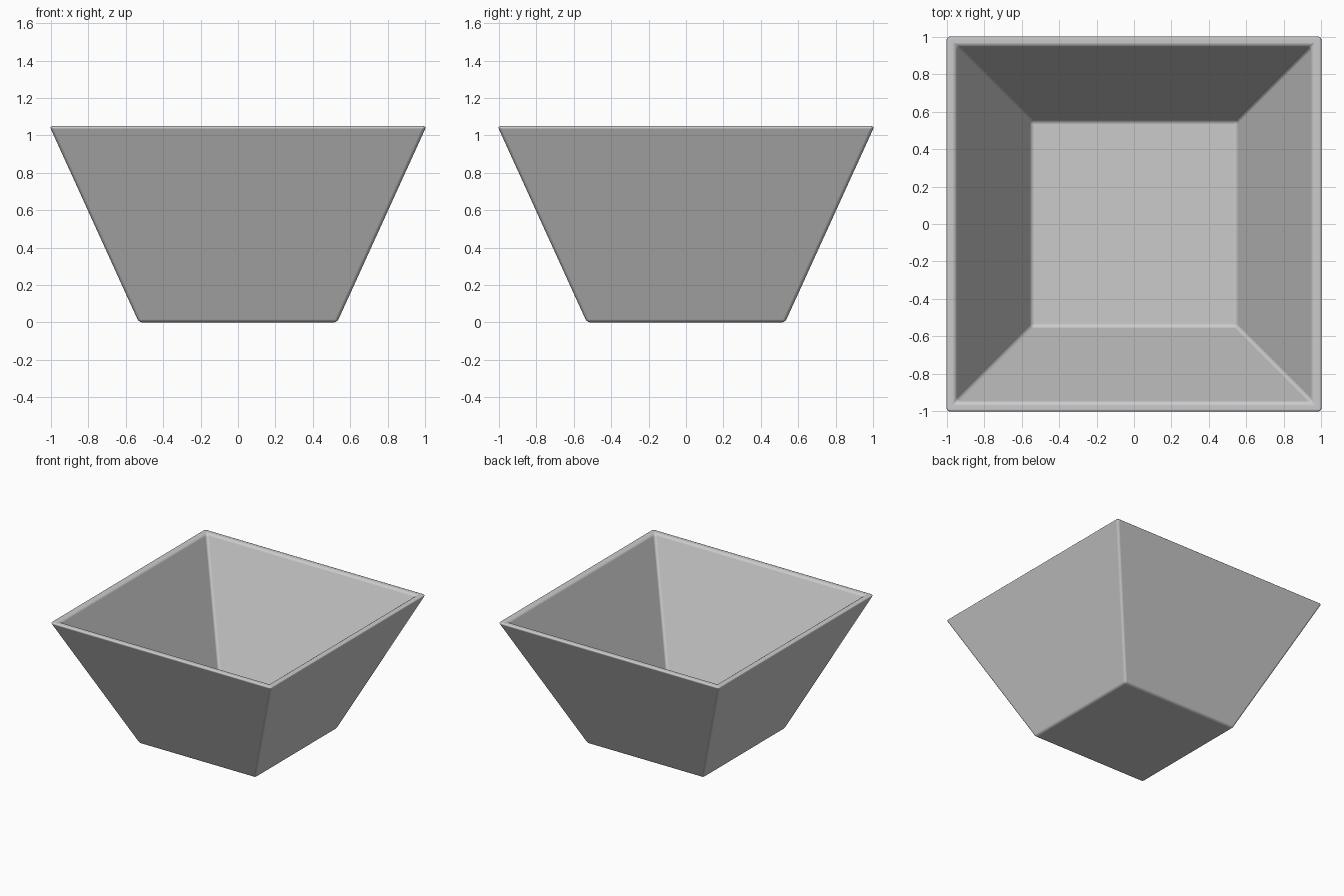
import bpy, bmesh

if "Cube" in bpy.data.objects:
    bpy.data.objects.remove(bpy.data.objects["Cube"])

# Square loops from outer base, over the rim, down to the inner floor: (half width, z)
PROFILE = [(0.53, 0.0), (1.008, 1.05), (0.953, 1.05), (0.55, 0.10)]

bm = bmesh.new()
loops = [[bm.verts.new((sx * h, sy * h, z))
          for sx, sy in ((-1, -1), (1, -1), (1, 1), (-1, 1))]
         for h, z in PROFILE]

# Walls and rim
for low, high in zip(loops, loops[1:]):
    for i in range(4):
        j = (i + 1) % 4
        bm.faces.new((low[i], low[j], high[j], high[i]))

# Underside and inner floor
bm.faces.new(loops[0][::-1])
bm.faces.new(loops[-1])
bmesh.ops.recalc_face_normals(bm, faces=bm.faces)

mesh = bpy.data.meshes.new("square_bowl")
bm.to_mesh(mesh)
bm.free()
bowl = bpy.data.objects.new("square_bowl", mesh)
bpy.context.collection.objects.link(bowl)

# Small rounded edges
bevel = bowl.modifiers.new("soft_edges", 'BEVEL')
bevel.width = 0.018
bevel.segments = 3
bevel.limit_method = 'ANGLE'
bevel.harden_normals = True

bpy.context.view_layer.objects.active = bowl
bowl.select_set(True)
bpy.ops.object.shade_smooth_by_angle()
